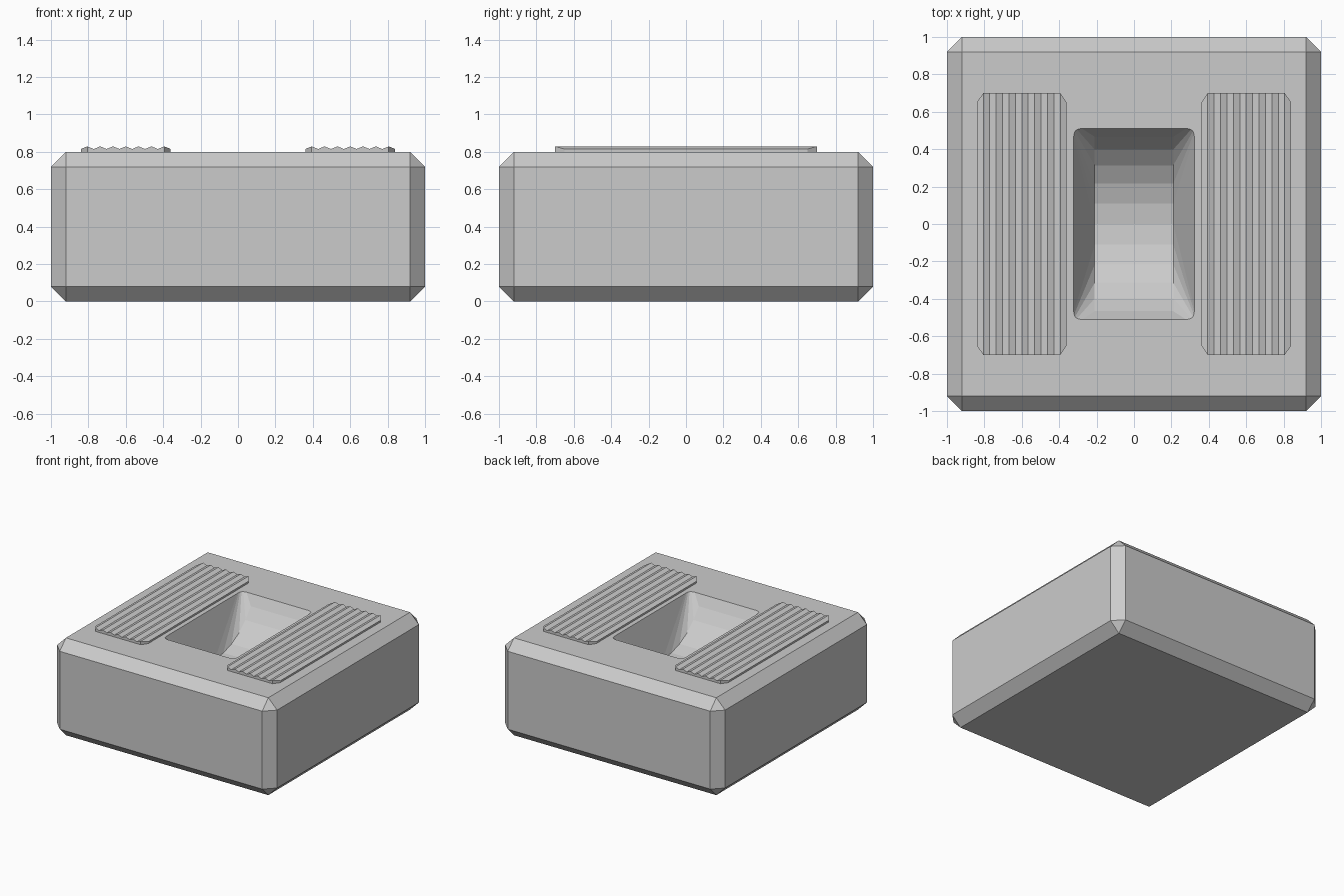
import bpy, bmesh, math

if "Cube" in bpy.data.objects:
    bpy.data.objects.remove(bpy.data.objects["Cube"])


def finish(name, bm):
    bmesh.ops.recalc_face_normals(bm, faces=bm.faces)
    mesh = bpy.data.meshes.new(name)
    bm.to_mesh(mesh)
    bm.free()
    ob = bpy.data.objects.new(name, mesh)
    bpy.context.collection.objects.link(ob)
    return ob


# chamfered block
bm = bmesh.new()
bmesh.ops.create_cube(bm, size=1)
for v in bm.verts:
    v.co = (v.co.x * 2, v.co.y * 2, v.co.z * 0.8 + 0.4)
bmesh.ops.bevel(bm, geom=bm.edges[:], offset=0.08, segments=1,
                affect='EDGES', clamp_overlap=True)
block = finish("block", bm)

# pocket cutter: flared mouth over a curved floor
bm = bmesh.new()
R, HALF, N = 0.55, math.radians(58), 10
base = 0.72 + R * math.cos(HALF)
for sx in (-1, 1):
    for sy in (-1, 1):
        bm.verts.new((0.35 * sx, 0.556 * sy, 0.88))
    for i in range(N + 1):
        a = HALF * (2 * i / N - 1)
        bm.verts.new((0.21 * sx, R * math.sin(a), base - R * math.cos(a)))
bmesh.ops.convex_hull(bm, input=bm.verts[:])
bmesh.ops.dissolve_limit(bm, angle_limit=0.01, verts=bm.verts[:], edges=bm.edges[:])
cutter = finish("pocket_cutter", bm)
cutter.hide_render = True

mod = block.modifiers.new("pocket", 'BOOLEAN')
mod.operation = 'DIFFERENCE'
mod.solver = 'EXACT'
mod.object = cutter
bpy.context.view_layer.objects.active = block
bpy.ops.object.modifier_apply(modifier=mod.name)
bpy.data.objects.remove(cutter)


# ridged pads with clipped corners
def pad(name, side):
    bm = bmesh.new()
    cols, ridges = 28, 7
    rows = []
    for i in range(cols + 1):
        d = 0.48 * i / cols
        y = 0.65 + 0.05 * min(1, min(d, 0.48 - d) / 0.034)
        z = 0.822 - 0.007 * math.cos(2 * math.pi * ridges * i / cols)
        x = side * (0.36 + d)
        rows.append([bm.verts.new(p) for p in
                     ((x, -y, 0.79), (x, y, 0.79), (x, y, z), (x, -y, z))])
    for a, b in zip(rows, rows[1:]):
        for k in range(4):
            n = (k + 1) % 4
            bm.faces.new((a[k], a[n], b[n], b[k]))
    bm.faces.new(rows[0])
    bm.faces.new(rows[-1])
    return finish(name, bm)


pad("left_ridged_pad", -1)
pad("right_ridged_pad", 1)
